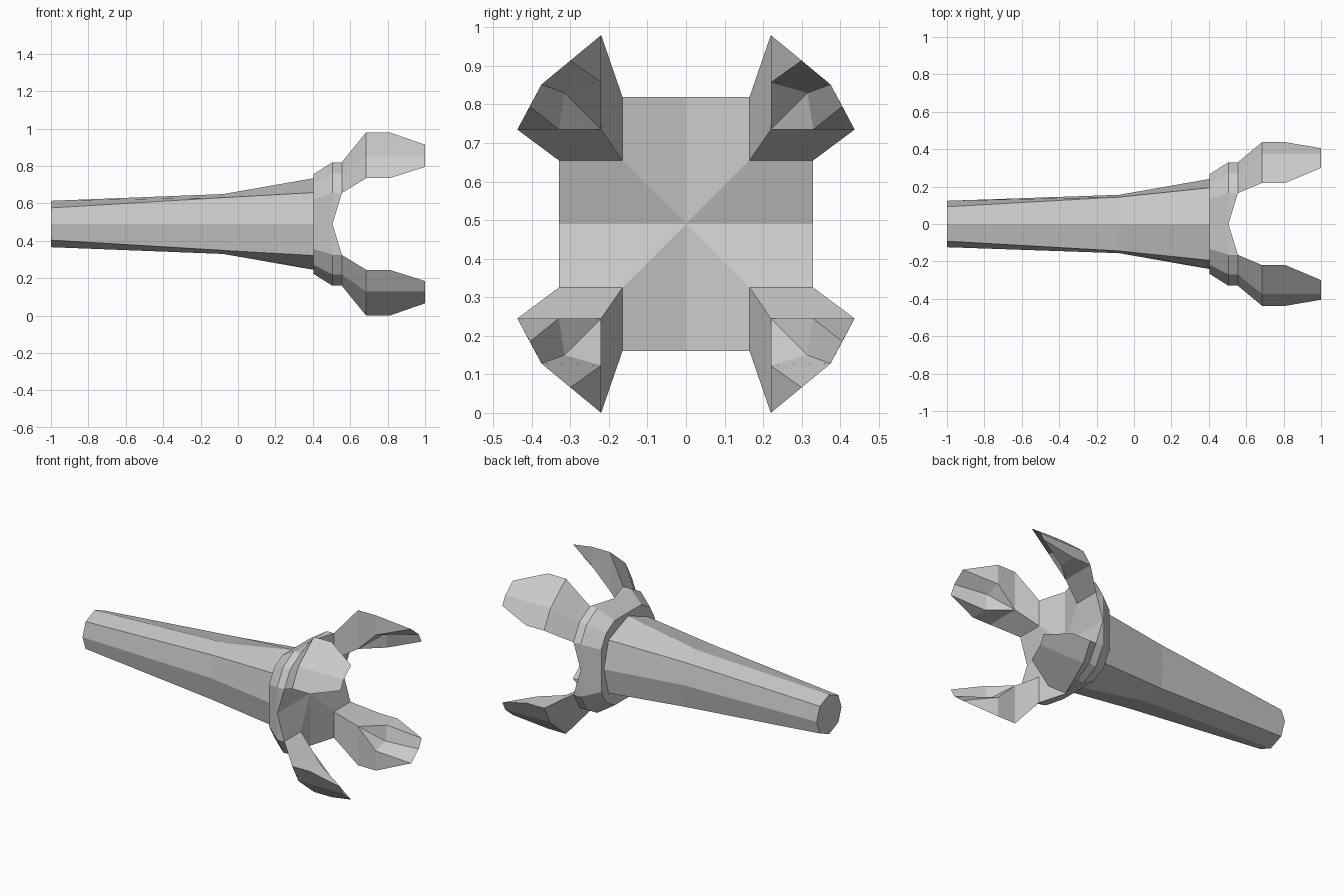
import bpy, bmesh

if "Cube" in bpy.data.objects:
    bpy.data.objects.remove(bpy.data.objects["Cube"])

CZ = 0.49  # height of the long axis


def finish(name, bm):
    bmesh.ops.remove_doubles(bm, verts=bm.verts, dist=0.0005)
    bmesh.ops.recalc_face_normals(bm, faces=bm.faces)
    me = bpy.data.meshes.new(name)
    bm.to_mesh(me)
    bm.free()
    ob = bpy.data.objects.new(name, me)
    ob.location.z = CZ
    bpy.context.collection.objects.link(ob)
    return ob


def face(bm, pts):
    bm.faces.new([bm.verts.new(p) for p in pts])


def bridge(bm, r0, r1):
    n = len(r0)
    for i in range(n):
        j = (i + 1) % n
        pts = []
        for p in (r0[i], r0[j], r1[j], r1[i]):
            if p not in pts:
                pts.append(p)
        if len(pts) > 2:
            face(bm, pts)


# Handle: eight-sided sections flaring towards the head
def handle_ring(x, ey, ez, dy, dz):
    return [(x, ey, 0), (x, dy, dz), (x, 0, ez), (x, -dy, dz),
            (x, -ey, 0), (x, -dy, -dz), (x, 0, -ez), (x, dy, -dz)]


bm = bmesh.new()
rings = [handle_ring(-1, .124, .124, .092, .086),
         handle_ring(-.08, .156, .16, .144, .141),
         handle_ring(.405, .241, .245, .194, .168)]
for a, b in zip(rings, rings[1:]):
    bridge(bm, a, b)
face(bm, rings[0])
face(bm, rings[-1])
finish("handle", bm)

# Head: sixteen-sided collar with a cross-shaped grooved front
M, R, D = .165, .33, .27
X0, X1, X2 = .405, .505, .555


def collar_ring(x, s, axis_x):
    out = []
    y, z = 1, 0
    for _ in range(4):
        for px, u, v in ((axis_x, R, 0), (x, R, M), (x, D, D), (x, M, R)):
            u, v = u * s, v * s
            out.append((px, y * u - z * v, z * u + y * v))
        y, z = -z, y
    return out


bm = bmesh.new()
back = collar_ring(X0, .81, X0)
mid = collar_ring(X1, 1, X1)
front = collar_ring(X2, 1, X1)
bridge(bm, back, mid)
bridge(bm, mid, front)
face(bm, back)
for sy in (1, -1):
    for sz in (1, -1):
        def p(y, z):
            return (X1 if y == 0 or z == 0 else X2, sy * y, sz * z)
        face(bm, [p(0, 0), p(M, 0), p(M, M)])
        face(bm, [p(0, 0), p(M, M), p(0, M)])
        face(bm, [p(M, 0), p(R, 0), p(R, M), p(M, M)])
        face(bm, [p(0, M), p(M, M), p(M, R), p(0, R)])
        face(bm, [p(M, M), p(R, M), p(D, D), p(M, R)])
finish("head_collar", bm)


# Claws: four-sided root widening into a hollow blade with a sharp end
def claw(name, sy, sz):
    bm = bmesh.new()

    def q(x, y, z):
        return (x, sy * y, sz * z)
    root = [q(X2, M, M), q(X2, M, R), q(X2, D, D), q(X2, R, M)]
    outer = ((.22, .49), (.375, .362), (.4375, .245))
    inner = q(.685, .22, .245)
    k = [q(.685, *o) for o in outer]
    b = [q(.81, *o) for o in outer]
    h = [q(.81, .22, .367), q(.81, .315, .34), q(.81, .33, .245)]
    t = [q(1, .30, .424), q(1, .375, .362), q(1, .405, .305)]
    bridge(bm, root, [inner] + k)
    face(bm, root)
    for i in (0, 1):
        face(bm, [k[i], k[i + 1], b[i + 1], b[i]])
        face(bm, [b[i], b[i + 1], t[i + 1], t[i]])
        face(bm, [h[i], h[i + 1], t[i + 1], t[i]])
    face(bm, [inner, k[0], b[0], h[0]])
    face(bm, [inner, k[2], b[2], h[2]])
    face(bm, [inner, h[0], h[1]])
    face(bm, [inner, h[1], h[2]])
    face(bm, [b[0], h[0], t[0]])
    face(bm, [b[2], h[2], t[2]])
    finish(name, bm)


for sy, side in ((-1, "front"), (1, "rear")):
    for sz, level in ((1, "upper"), (-1, "lower")):
        claw(f"claw_{level}_{side}", sy, sz)
